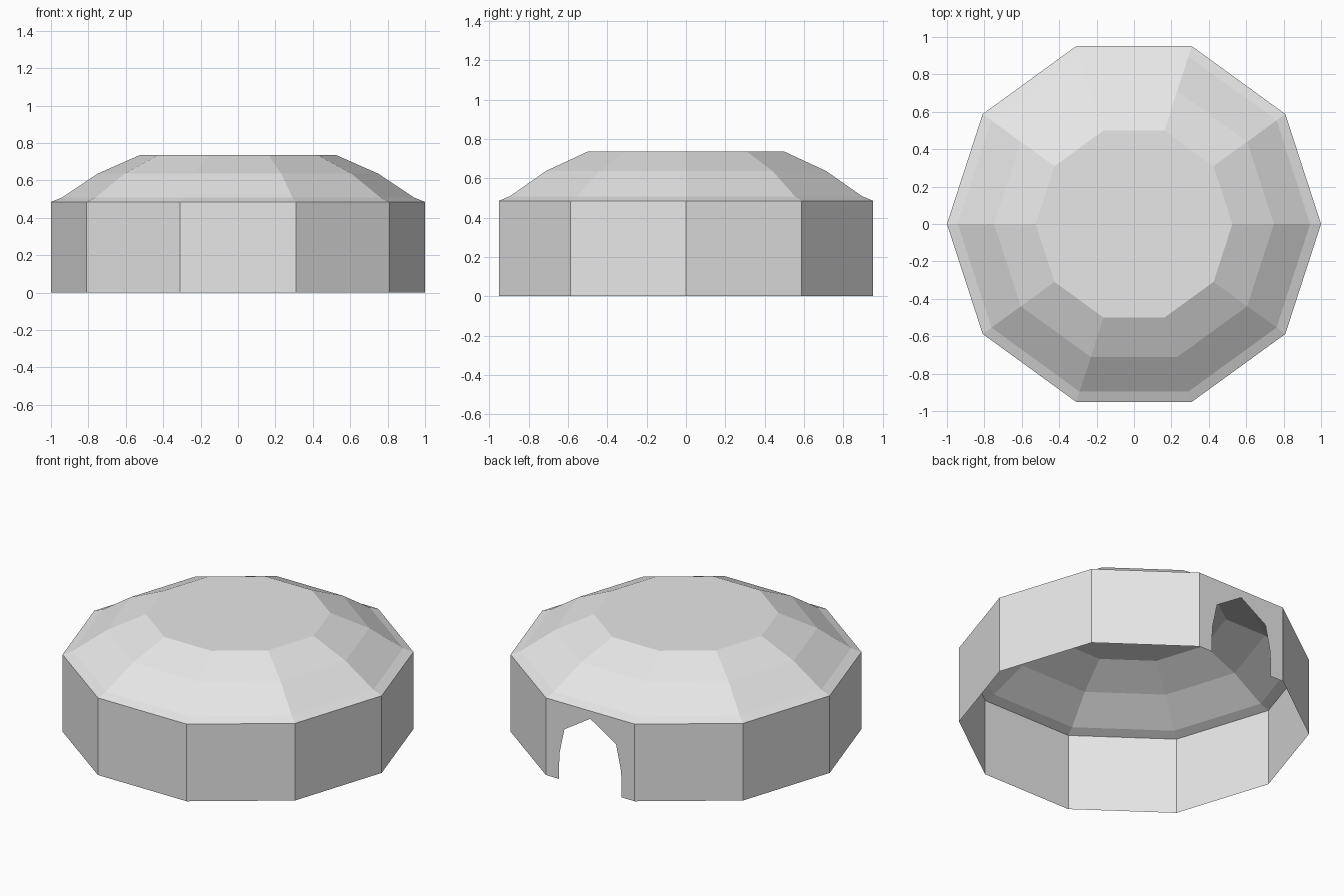
import bpy, bmesh, math

if "Cube" in bpy.data.objects:
    bpy.data.objects.remove(bpy.data.objects["Cube"])

SIDES = 10
WALL_TOP = 0.485
BACK_FACE = 2  # wall segment between 72 and 108 degrees

grey = bpy.data.materials.new("light_grey")
grey.diffuse_color = (0.8, 0.8, 0.8, 1)
grey.use_nodes = True
grey.node_tree.nodes["Principled BSDF"].inputs["Base Color"].default_value = grey.diffuse_color


def ring(bm, radius, z):
    """Ten-sided ring of vertices with a corner on +x."""
    step = math.tau / SIDES
    return [bm.verts.new((radius * math.cos(i * step), radius * math.sin(i * step), z))
            for i in range(SIDES)]


def finish(bm, name):
    mesh = bpy.data.meshes.new(name)
    bm.to_mesh(mesh)
    bm.free()
    mesh.materials.append(grey)
    obj = bpy.data.objects.new(name, mesh)
    bpy.context.collection.objects.link(obj)
    return obj


# Walls: thin open-bottomed shell, with an arched doorway in the back segment
bm = bmesh.new()
low, high = ring(bm, 1.0, 0.0), ring(bm, 1.0, WALL_TOP)
for i in range(SIDES):
    j = (i + 1) % SIDES
    if i != BACK_FACE:
        bm.faces.new((low[i], low[j], high[j], high[i]))

back_y = math.cos(math.pi / SIDES)
half_arch = [(0.218, 0.0), (0.215, 0.16), (0.18, 0.322)]
right = [bm.verts.new((x, back_y, z)) for x, z in half_arch]
left = [bm.verts.new((-x, back_y, z)) for x, z in half_arch]
peak = bm.verts.new((0, back_y, 0.436))
crown = bm.verts.new((0, back_y, WALL_TOP))
a, b = BACK_FACE, BACK_FACE + 1
bm.faces.new([low[a]] + right + [peak, crown, high[a]])
bm.faces.new([high[b], crown, peak] + left[::-1] + [low[b]])
finish(bm, "walls")

# Roof: faceted shallow dome with a flat top
bm = bmesh.new()
rings = [ring(bm, r, z) for r, z in
         [(1.0, WALL_TOP), (0.942, 0.508), (0.748, 0.637), (0.526, 0.735)]]
for lower, upper in zip(rings, rings[1:]):
    for i in range(SIDES):
        j = (i + 1) % SIDES
        bm.faces.new((lower[i], lower[j], upper[j], upper[i]))
bm.faces.new(rings[-1])
finish(bm, "roof")
